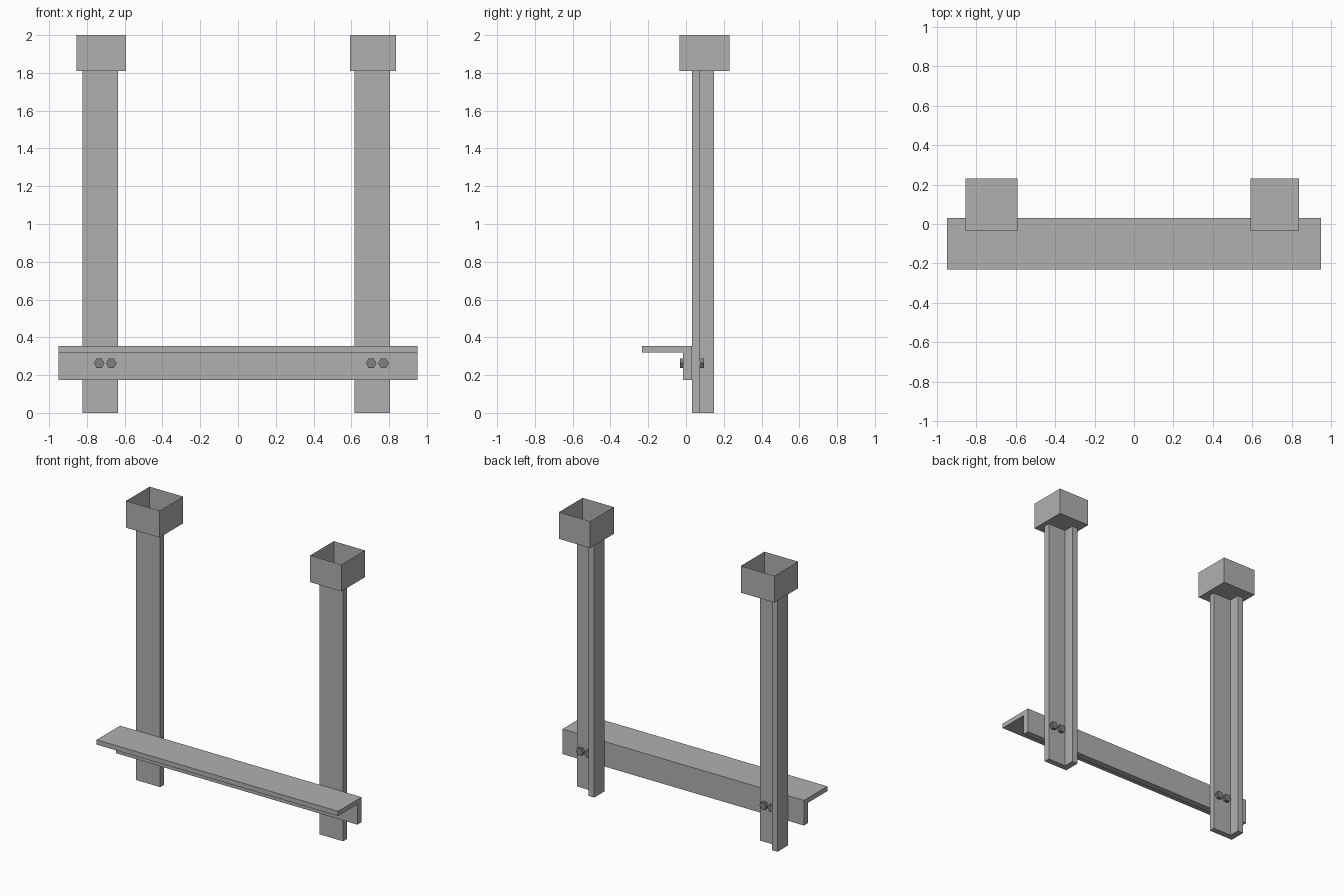
import bpy
import bmesh
from math import radians
from mathutils import Matrix, Vector

cube = bpy.data.objects.get("Cube")
if cube:
    bpy.data.objects.remove(cube, do_unlink=True)


def make_material(name, grey):
    mat = bpy.data.materials.new(name)
    mat.use_nodes = True
    colour = (grey, grey, grey, 1)
    mat.diffuse_color = colour
    mat.node_tree.nodes["Principled BSDF"].inputs["Base Color"].default_value = colour
    return mat


steel = make_material("light grey steel", 0.434)
bolt_steel = make_material("dark grey bolt steel", 0.216)


def add_object(name, bm, mat):
    bmesh.ops.recalc_face_normals(bm, faces=bm.faces)
    mesh = bpy.data.meshes.new(name)
    bm.to_mesh(mesh)
    bm.free()
    mesh.materials.append(mat)
    obj = bpy.data.objects.new(name, mesh)
    bpy.context.collection.objects.link(obj)
    return obj


def extrude_profile(name, points, offset, mat):
    """Close a flat profile and sweep it along the offset."""
    bm = bmesh.new()
    face = bm.faces.new([bm.verts.new(p) for p in points])
    swept = bmesh.ops.extrude_face_region(bm, geom=[face], use_keep_orig=True)
    verts = [g for g in swept["geom"] if isinstance(g, bmesh.types.BMVert)]
    bmesh.ops.translate(bm, verts=verts, vec=offset)
    return add_object(name, bm, mat)


def angle_post(name, x0, x1):
    """Angle iron: wide web at the front, flange to the back on the -x edge."""
    front, web, back, thick = 0.032, 0.074, 0.149, 0.045
    outline = [(x0, front), (x1, front), (x1, web), (x0 + thick, web),
               (x0 + thick, back), (x0, back)]
    extrude_profile(name, [(x, y, 0) for x, y in outline], (0, 0, 2 - 0.19), steel)


def open_cup(name, x0, x1, y0=-0.035, y1=0.23, z0=1.81, z1=2.0):
    """Thin sheet box with a floor and no lid."""
    bm = bmesh.new()
    bmesh.ops.create_cube(bm, size=1)
    for v in bm.verts:
        v.co = Vector((x0 if v.co.x < 0 else x1,
                       y0 if v.co.y < 0 else y1,
                       z0 if v.co.z < 0 else z1))
    bm.normal_update()
    lid = [f for f in bm.faces if f.normal.z > 0.9]
    bmesh.ops.delete(bm, geom=lid, context="FACES_ONLY")
    add_object(name, bm, steel)


def hex_piece(name, x, y0, y1, z=0.263):
    """Hexagonal bolt head or nut along y, corners pointing sideways."""
    bm = bmesh.new()
    place = Matrix.Translation((x, (y0 + y1) / 2, z)) @ Matrix.Rotation(radians(90), 4, "X")
    bmesh.ops.create_cone(bm, cap_ends=True, segments=6, radius1=0.028,
                          radius2=0.028, depth=y1 - y0)
    # Put a corner on the x axis
    corner = max(bm.verts, key=lambda v: v.co.x)
    turn = Vector((corner.co.x, corner.co.y)).angle_signed(Vector((1, 0)))
    bmesh.ops.transform(bm, matrix=place @ Matrix.Rotation(-turn, 4, "Z"), verts=bm.verts)
    add_object(name, bm, bolt_steel)


# Cross beam: angle iron with its flange forward at the top
beam = [(-0.232, 0.353), (-0.232, 0.319), (-0.015, 0.319),
        (-0.015, 0.175), (0.031, 0.175), (0.031, 0.353)]
half = 0.949
extrude_profile("cross_beam", [(-half, y, z) for y, z in beam], (2 * half, 0, 0), steel)

# Posts, cups and bolts on each side
sides = {
    "right": ((-0.824, -0.634), (-0.856, -0.592), (-0.735, -0.671)),
    "left": ((0.617, 0.804), (0.592, 0.837), (0.705, 0.770)),
}
for side, (post, cup, bolts) in sides.items():
    angle_post(side + "_post", *post)
    open_cup(side + "_cup", *cup)
    for i, x in enumerate(bolts, 1):
        hex_piece(f"{side}_bolt_head_{i}", x, -0.033, -0.015)
        hex_piece(f"{side}_nut_{i}", x, 0.074, 0.096)
